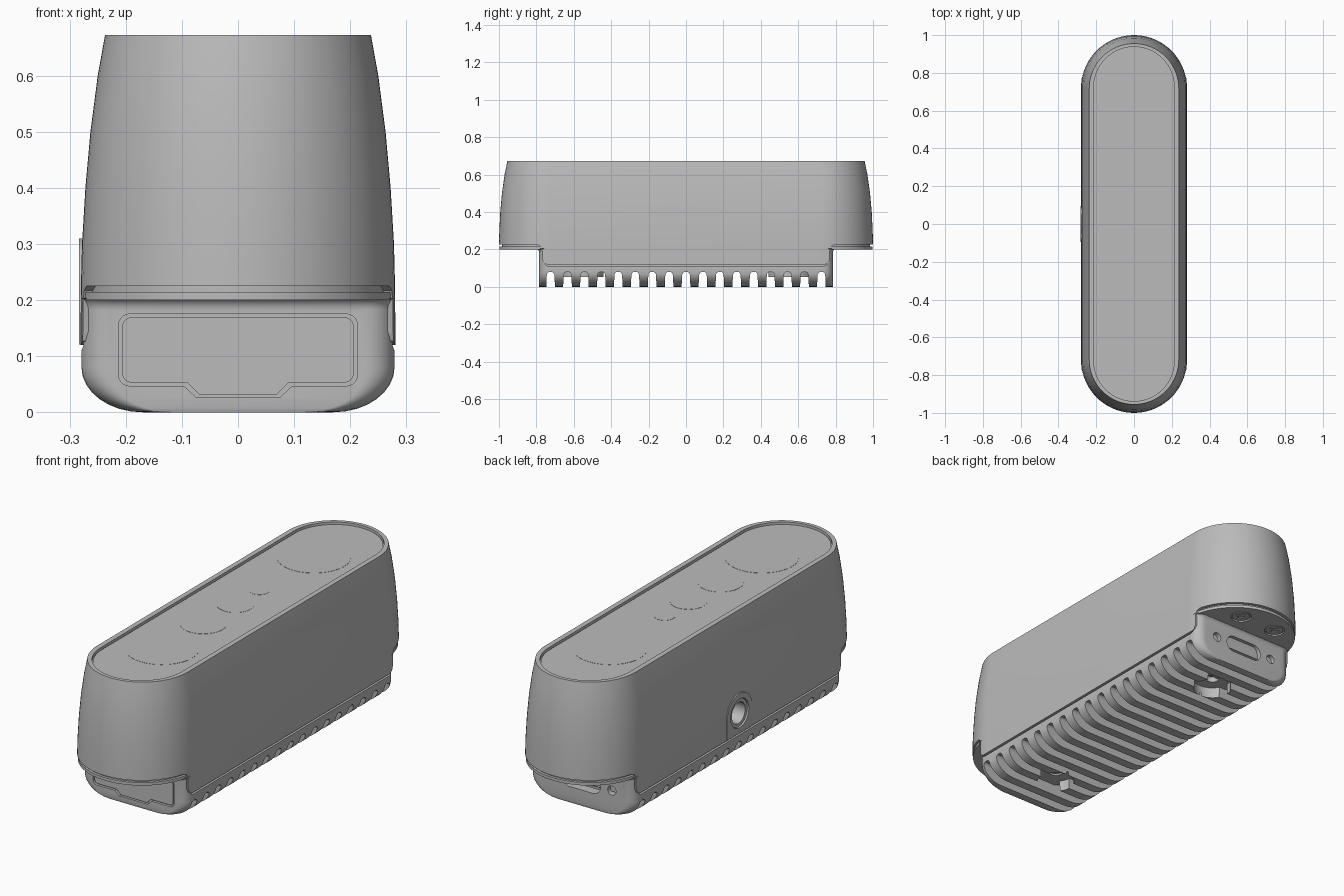
import bpy, bmesh, math
from mathutils import Vector

cube = bpy.data.objects.get("Cube")
if cube:
    bpy.data.objects.remove(cube)

grey = bpy.data.materials.new("neutral_grey")
grey.use_nodes = True
colour = (0.5, 0.5, 0.5, 1)
grey.diffuse_color = colour
grey.node_tree.nodes["Principled BSDF"].inputs["Base Color"].default_value = colour


def outline(hx, hy, r, seg=8):
    """Rounded rectangle; a stadium or circle when r reaches a half size."""
    pts = []
    for k, (sx, sy) in enumerate([(1, 1), (-1, 1), (-1, -1), (1, -1)]):
        for i in range(seg + 1):
            a = math.pi / 2 * (k + i / seg)
            pts.append((sx * (hx - r) + r * math.cos(a), sy * (hy - r) + r * math.sin(a)))
    return pts


def skin(bm, rings):
    rows = [[bm.verts.new(p) for p in ring] for ring in rings]
    n = len(rows[0])
    for a, b in zip(rows, rows[1:]):
        for i in range(n):
            j = (i + 1) % n
            bm.faces.new((a[i], a[j], b[j], b[i]))
    bm.faces.new(rows[0][::-1])
    bm.faces.new(rows[-1])


def finish(name, bm):
    bmesh.ops.remove_doubles(bm, verts=bm.verts, dist=1e-5)
    bmesh.ops.recalc_face_normals(bm, faces=bm.faces)
    mesh = bpy.data.meshes.new(name)
    bm.to_mesh(mesh)
    bm.free()
    mesh.materials.append(grey)
    ob = bpy.data.objects.new(name, mesh)
    bpy.context.collection.objects.link(ob)
    return ob


def loft(name, rings, seg=16):
    """Rings are (z, half x, half y, corner radius)."""
    bm = bmesh.new()
    skin(bm, [[(x, y, z) for x, y in outline(hx, hy, r, seg)] for z, hx, hy, r in rings])
    return finish(name, bm)


AXES = {"x": lambda u, v, w: (w, u, v), "y": lambda u, v, w: (u, w, v), "z": lambda u, v, w: (u, v, w)}


def prism(name, shapes, axis, a, b):
    """Extrude flat outlines along one axis from a to b."""
    bm = bmesh.new()
    for pts in shapes:
        skin(bm, [[AXES[axis](u, v, w) for u, v in pts] for w in (a, b)])
    return finish(name, bm)


def moved(pts, du, dv):
    return [(u + du, v + dv) for u, v in pts]


def circle(r, u=0, v=0):
    return moved(outline(r, r, r), u, v)


def mirrored(half):
    """Complete a right-hand half profile about the vertical axis."""
    return half + [(-u, v) for u, v in reversed(half)]


def boolean(ob, cutter, operation="DIFFERENCE"):
    cutter.hide_render = True
    mod = ob.modifiers.new("cut", "BOOLEAN")
    mod.operation, mod.object, mod.solver = operation, cutter, "EXACT"
    bpy.context.view_layer.objects.active = ob
    bpy.ops.object.modifier_apply(modifier=mod.name)
    bpy.data.objects.remove(cutter)


# Tapering shell with a stepped lower edge and a shallow top recess
shell_rings = [(0.05, 0.281, 1.0), (0.22, 0.28, 1.0), (0.3, 0.278, 0.998), (0.4, 0.272, 0.993),
               (0.5, 0.263, 0.984), (0.6, 0.25, 0.97), (0.672, 0.237, 0.955)]
shell = loft("shell", [(z, hx, hy, hx) for z, hx, hy in shell_rings], 20)
edge = [(1.1, 0.8), (1.1, 0.225), (0.795, 0.225), (0.777, 0.217), (0.768, 0.2),
        (0.768, 0.145), (0.761, 0.127), (0.745, 0.12)]
boolean(shell, prism("keep", [mirrored(edge)], "x", -0.5, 0.5), "INTERSECT")
boolean(shell, loft("recess", [(0.658, 0.213, 0.938, 0.213), (0.7, 0.213, 0.938, 0.213)]))

# Window and lens discs
loft("top_window", [(z, 0.209, 0.934, 0.209) for z in (0.65, 0.662)], 20)
for i, (y, r) in enumerate([(-0.57, 0.16), (-0.26, 0.1), (-0.02, 0.08), (0.16, 0.045), (0.57, 0.16)]):
    prism(f"lens_disc_{i + 1}", [circle(r, 0, y)], "z", 0.66, 0.663)

# Heat sink block with rounded underside and filleted ends
rings = []
for i in range(9):
    a = math.pi / 2 * i / 8
    rings.append((0.08 * (1 - math.cos(a)), 0.17 + 0.109 * math.sin(a), 0.785, 0.05))
for i in range(6):
    a = math.pi / 2 * i / 5
    rings.append((0.182 + 0.022 * math.sin(a), 0.279, 0.785 + 0.022 * (1 - math.cos(a)), 0.05))
block = loft("heat_sink", rings, 10)
step = [(0.9, -0.1), (0.9, 0.3), (0.757, 0.3), (0.757, 0.14), (0.752, 0.117), (0.74, 0.11)]
boolean(block, prism("keep", [mirrored(step)], "x", -0.5, 0.5), "INTERSECT")

# Cross slots between the fins
slot = mirrored([(0.023, -0.1), (0.023, 0.012), (0.02, 0.066), (0.016, 0.074), (0.009, 0.079)])
boolean(block, prism("slots", [moved(slot, (i - 8) * 0.0905, 0) for i in range(17)], "x", -0.5, 0.5))

# Round mounting pads between the fins
for side, y in (("front", -0.56), ("back", 0.56)):
    boolean(block, prism("clearing", [circle(0.085, 0, y)], "z", -0.1, 0.06))
    pad = prism(side + "_mounting_pad", [circle(0.12, 0, y)], "z", 0.052, 0.095)
    boolean(pad, prism("hole", [circle(0.03, 0, y)], "z", 0, 0.088))

# Front cover set into the front end
plate, tab = outline(0.213, 0.064, 0.02), [(-0.1, 0.05), (-0.075, 0.027), (0.075, 0.027), (0.1, 0.05)]
boolean(block, prism("cover_pocket", [moved(plate, 0, 0.111)], "y", -0.9, -0.773))
boolean(block, prism("tab_pocket", [tab], "y", -0.9, -0.773))
prism("front_cover", [moved(outline(0.206, 0.058, 0.016), 0, 0.111)], "y", -0.782, -0.77)
prism("cover_tab", [[(u * 0.92, v + 0.005) for u, v in tab]], "y", -0.782, -0.77)

# Back port and its screw holes
boolean(block, prism("port", [moved(outline(0.1, 0.04, 0.039), 0, 0.115)], "y", 0.73, 0.9))
boolean(block, prism("holes", [circle(0.022, s * 0.16, 0.115) for s in (-1, 1)], "y", 0.74, 0.9))

# Overhanging deck, with dark seam filled by a smaller core
deck = loft("lower_deck", [(z, 0.277, 0.997, 0.277) for z in (0.2, 0.214)], 20)
loft("deck_core", [(z, 0.265, 0.985, 0.265) for z in (0.207, 0.25)], 20)
loft("seam_core", [(z, 0.268, 0.765, 0.03) for z in (0.1, 0.24)])

# Recessed cross-head screws under both overhangs
for side, y in (("front", -0.885), ("back", 0.885)):
    for hand, x in (("right", -0.1), ("left", 0.1)):
        boolean(deck, prism("sink", [circle(0.047, x, y)], "z", 0.1, 0.211))
        screw = prism(f"{side}_{hand}_screw", [circle(0.04, x, y)], "z", 0.202, 0.213)
        for hx, hy in ((0.026, 0.007), (0.007, 0.026)):
            boolean(screw, prism("cross", [moved(outline(hx, hy, 0.003, 2), x, y)], "z", 0.1, 0.208))

# Threaded mount on the right side, in a U-shaped surround
arch = [(0.095 * math.cos(math.pi * i / 24), 0.215 + 0.095 * math.sin(math.pi * i / 24)) for i in range(25)]
arch += [(-0.095, 0.121), (0.095, 0.121)]
mount = prism("mount_surround", [arch], "x", -0.283, -0.2)
for ob in (shell, mount):
    boolean(ob, prism("bore", [circle(0.068, 0, 0.215)], "x", -0.4, -0.21))
boolean(bpy.data.objects["seam_core"], prism("bore", [circle(0.068, 0, 0.215)], "x", -0.4, -0.21))
boolean(deck, prism("bore", [circle(0.068, 0, 0.215)], "x", -0.4, -0.21))
boolean(bpy.data.objects["deck_core"], prism("bore", [circle(0.068, 0, 0.215)], "x", -0.4, -0.21))
insert = prism("threaded_insert", [circle(0.066, 0, 0.215)], "x", -0.276, -0.2)
boolean(insert, prism("thread_hole", [circle(0.05, 0, 0.215)], "x", -0.4, -0.205))

# Smooth shading with crisp edges
for ob in bpy.context.collection.objects:
    if ob.type == "MESH" and ob.data.materials and ob.data.materials[0] == grey:
        bpy.ops.object.select_all(action="DESELECT")
        ob.select_set(True)
        bpy.context.view_layer.objects.active = ob
        bpy.ops.object.shade_smooth_by_angle(angle=math.radians(30))
